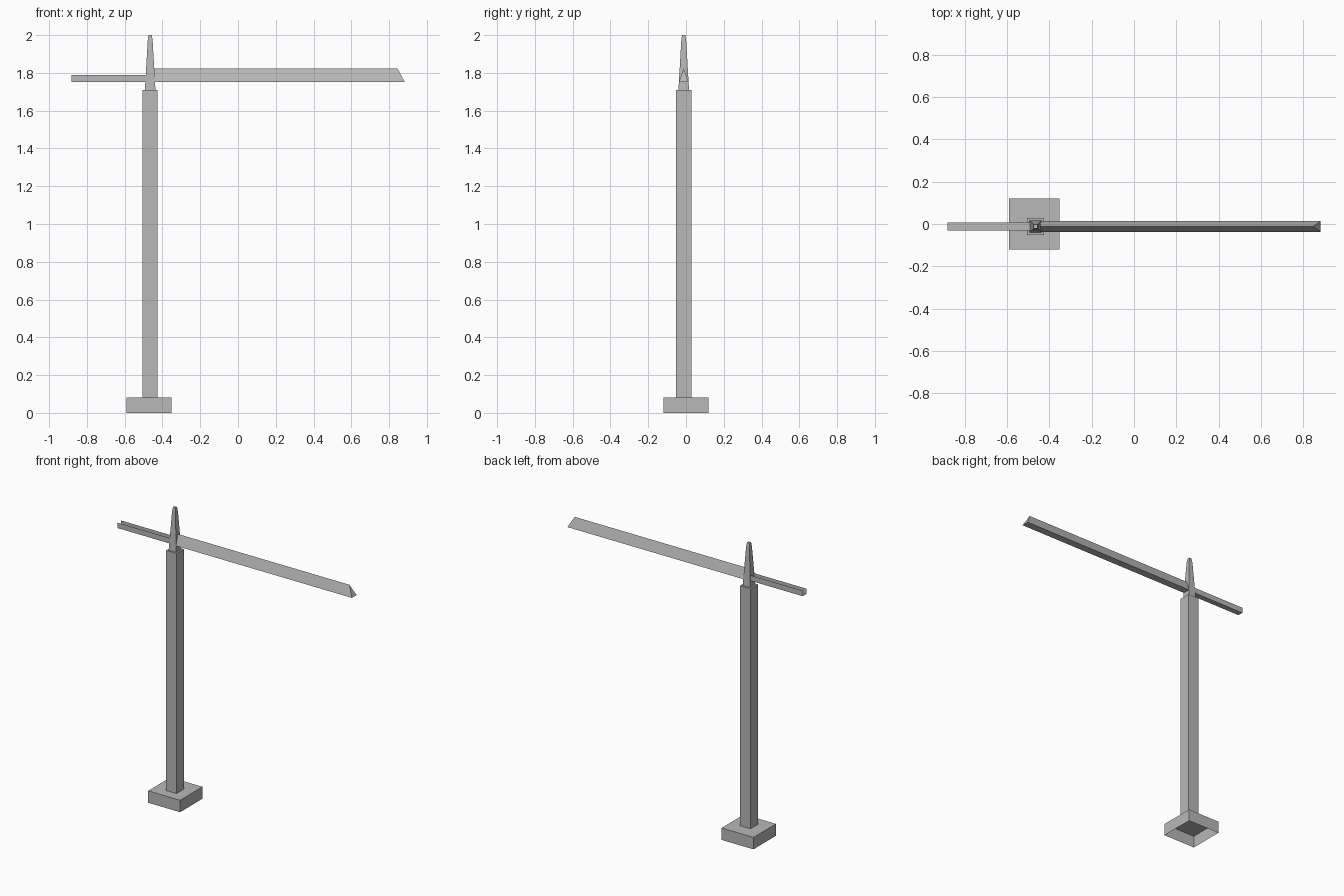
import bpy

if "Cube" in bpy.data.objects:
    bpy.data.objects.remove(bpy.data.objects["Cube"])

CX, CY = -0.465, -0.012   # mast axis

grey = bpy.data.materials.new("steel_grey")
grey.diffuse_color = (0.48, 0.48, 0.48, 1)
grey.use_nodes = True
grey.node_tree.nodes["Principled BSDF"].inputs["Base Color"].default_value = grey.diffuse_color


def make(name, verts, faces):
    me = bpy.data.meshes.new(name)
    me.from_pydata(verts, [], faces)
    me.materials.append(grey)
    ob = bpy.data.objects.new(name, me)
    bpy.context.collection.objects.link(ob)
    return ob


def square_tower(name, cx, cy, rings):
    """Stack of square rings (z, half width): open below, capped on top."""
    verts, faces = [], []
    for z, h in rings:
        verts += [(cx + sx * h, cy + sy * h, z)
                  for sx, sy in ((-1, -1), (1, -1), (1, 1), (-1, 1))]
    for r in range(len(rings) - 1):
        for i in range(4):
            j = (i + 1) % 4
            faces.append((r * 4 + i, r * 4 + j, r * 4 + 4 + j, r * 4 + 4 + i))
    n = len(verts)
    faces.append((n - 4, n - 3, n - 2, n - 1))
    return make(name, verts, faces)


# Hollow foot block, mast and tapering peak
square_tower("foot_block", -0.471, 0.0, [(0, 0.12), (0.081, 0.12)])
square_tower("mast", CX, CY, [(0.081, 0.04), (1.71, 0.04)])
square_tower("peak", CX, CY, [(1.71, 0.028), (1.97, 0.013), (2.0, 0.009)])

# Triangular working jib with a slanted end
x0, x1, x2 = CX, 0.845, 0.882
zb, zt, w = 1.753, 1.823, 0.025
make("jib",
     [(x0, CY - w, zb), (x0, CY + w, zb), (x0, CY, zt),
      (x2, CY - w, zb), (x2, CY + w, zb), (x1, CY, zt)],
     [(0, 2, 1), (3, 4, 5), (0, 1, 4, 3), (0, 3, 5, 2), (1, 2, 5, 4)])

# Counter jib: open-topped channel
profile = [(-0.019, 1.79), (-0.019, zb), (0.019, zb), (0.019, 1.79)]
verts = [(x, CY + y, z) for x in (-0.882, CX) for y, z in profile]
make("counter_jib", verts, [(i, i + 1, i + 5, i + 4) for i in range(3)])
